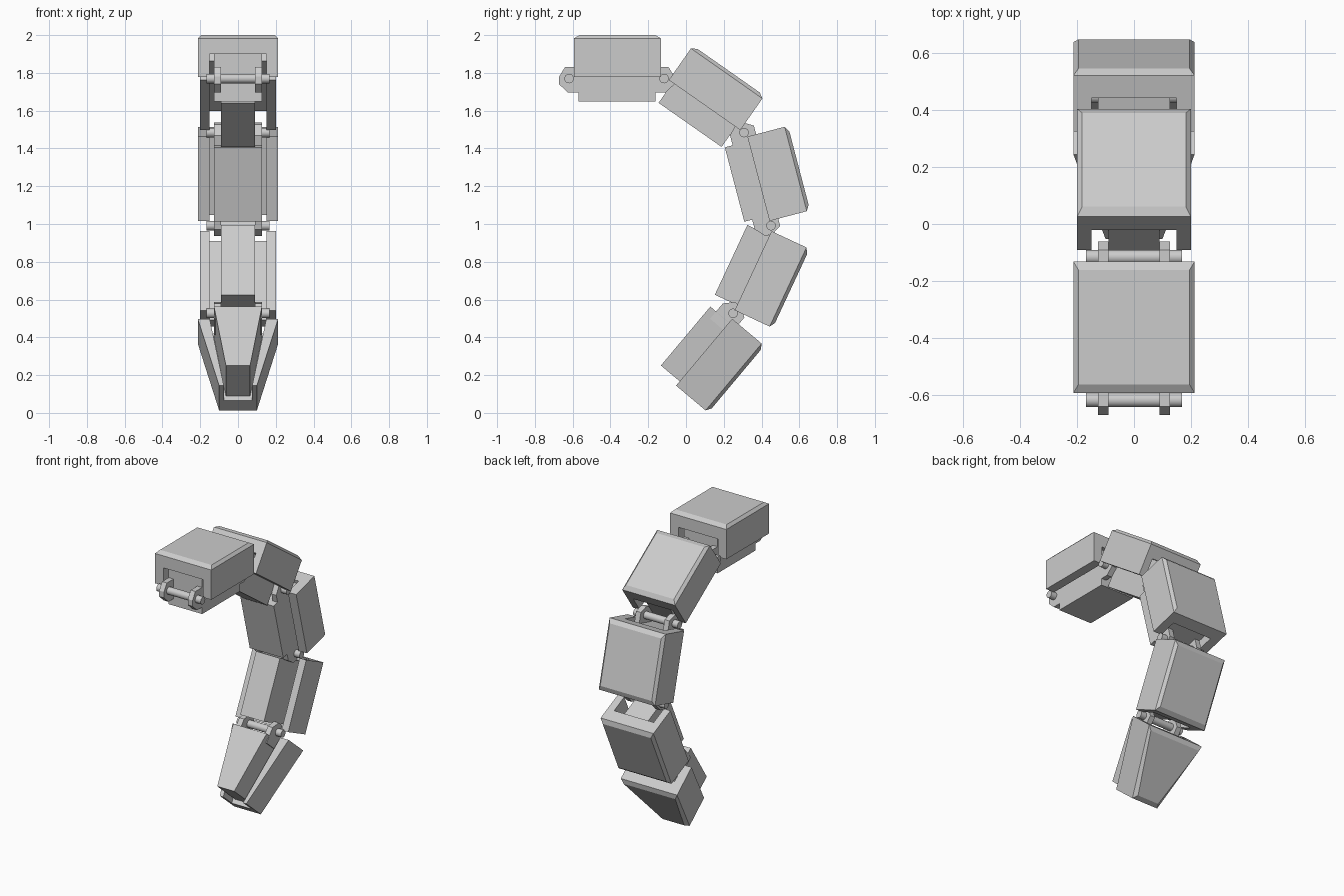
import bpy, bmesh, math
from mathutils import Matrix, Vector

if "Cube" in bpy.data.objects:
    bpy.data.objects.remove(bpy.data.objects["Cube"])

grey = bpy.data.materials.new("light_grey")
grey.diffuse_color = (0.6, 0.6, 0.6, 1)
grey.use_nodes = True
grey.node_tree.nodes["Principled BSDF"].inputs["Base Color"].default_value = grey.diffuse_color


def frame(pin, angle):
    """Local x = width, local y = along the link, local z = outward."""
    a = math.radians(angle)
    u = Vector((0, math.cos(a), -math.sin(a)))
    v = Vector((0, math.sin(a), math.cos(a)))
    m = Matrix((Vector((1, 0, 0)), u, v)).transposed().to_4x4()
    m.translation = Vector((0, pin[0], pin[1]))
    return m


def finish(bm, name, matrix):
    bmesh.ops.recalc_face_normals(bm, faces=bm.faces)
    me = bpy.data.meshes.new(name)
    bm.to_mesh(me)
    bm.free()
    ob = bpy.data.objects.new(name, me)
    bpy.context.collection.objects.link(ob)
    me.materials.append(grey)
    ob.matrix_world = matrix
    return ob


def prism(name, matrix, rings, skip=None, cap=None):
    """Join two matching outlines; one side face may become a bevelled cap."""
    bm = bmesh.new()
    a, b = [[bm.verts.new(p) for p in ring] for ring in rings]
    bm.faces.new(a)
    bm.faces.new(b)
    n = len(a)
    for i in range(n):
        j = (i + 1) % n
        quad = (a[i], a[j], b[j], b[i])
        if i != skip:
            bm.faces.new(quad)
        else:
            top = [bm.verts.new(p) for p in cap]
            bm.faces.new(top)
            for k in range(4):
                m = (k + 1) % 4
                bm.faces.new((quad[k], quad[m], top[m], top[k]))
    return finish(bm, name, matrix)


def shell(name, matrix, w0, w1, c0, c1, dv):
    """Outer cover: inverted channel with a bevelled outer face."""
    u0, u1 = 0.025, 0.487
    low, roof, edge, top = 0.008 + dv, 0.13 + dv, 0.212 + dv, 0.23 + dv

    def ring(w, c, u):
        pts = ((-w, low), (-w, edge), (w, edge), (w, low),
               (c, low), (c, roof), (-c, roof), (-c, low))
        return [(x, u, v) for x, v in pts]
    i, e = 0.018, 0.03
    cap = [(-w0 + i, u0 + e, top), (w0 - i, u0 + e, top),
           (w1 - i, u1 - e, top), (-w1 + i, u1 - e, top)]
    prism(name, matrix, (ring(w0, c0, u0), ring(w1, c1, u1)), 1, cap)


def core(name, matrix, w0, w1, dv):
    """Inner block seated in the channel."""
    def ring(w, u):
        return [(x, u, v + dv) for x, v in
                ((-w, -0.122), (-w, 0.13), (w, 0.13), (w, -0.122))]
    prism(name, matrix, (ring(w0, 0.05), ring(w1, 0.457)))


EAR = ((0.1, 0.06), (-0.022, 0.06), (-0.053, 0.01),
       (-0.053, -0.03), (-0.005, -0.075), (0.1, -0.075))


def ears(name, matrix, at_end):
    """Pair of hinge lugs at one end of a link."""
    for side in (-1, 1):
        rings = [[(side * x, 0.505 - u if at_end else u, v) for u, v in EAR]
                 for x in (0.09, 0.1265)]
        prism(name, matrix, rings)


# pin position (y, z), downward angle, outward shift of each link
links = [
    ((-0.619, 1.77), 0, 0.0),
    ((-0.116, 1.77), 35, 0.0),
    ((0.307, 1.484), 75.3, 0.004),
    ((0.450, 0.991), 115, 0.007),
    ((0.249, 0.527), 130, 0.007),
]

for n, (pin, angle, dv) in enumerate(links):
    m = frame(pin, angle)
    wide, last = n % 2 == 0, n == 4
    w, k = (0.213, 0.127) if wide else (0.2, 0.09)
    # cover and core, the fingertip link tapering
    shell(f"link_cover_{n+1}", m, w, 0.1 if last else w,
          0.15, 0.075 if last else 0.15, dv)
    core(f"link_core_{n+1}", m, k, 0.064 if last else k, dv)
    # hinge lugs on every other link
    if wide:
        ears(f"start_lug_{n+1}", m, False)
        if not last:
            ears(f"end_lug_{n+1}", m, True)
    # hinge pin
    bpy.ops.mesh.primitive_cylinder_add(
        vertices=24, radius=0.025, depth=0.336,
        location=(0, pin[0], pin[1]), rotation=(0, math.pi / 2, 0))
    ob = bpy.context.object
    ob.name = f"hinge_pin_{n+1}"
    ob.data.materials.append(grey)
    bpy.ops.object.shade_smooth_by_angle()
